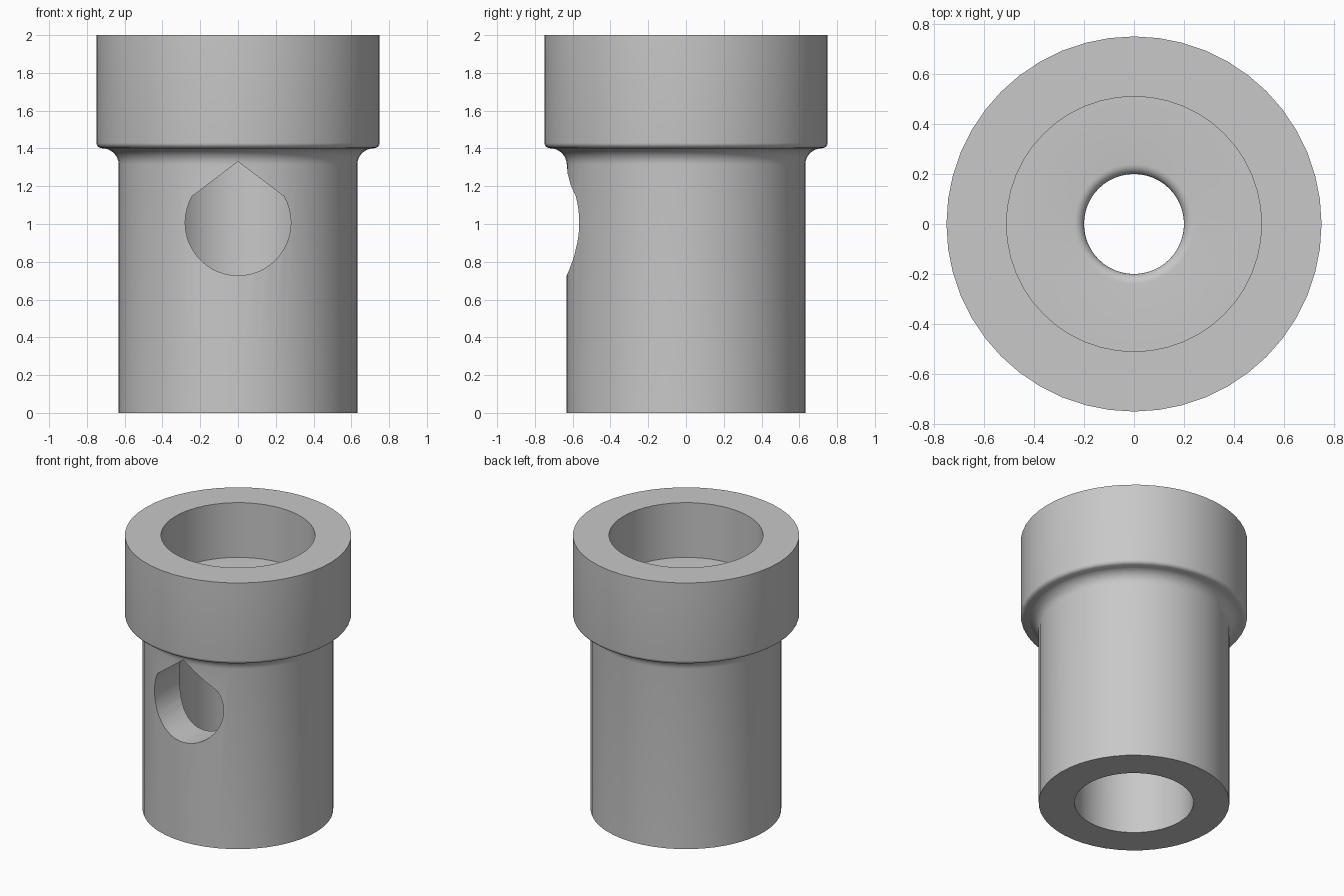
import bpy, bmesh
from math import cos, sin, pi, radians

SEGMENTS = 48

cube = bpy.data.objects.get("Cube")
if cube:
    bpy.data.objects.remove(cube, do_unlink=True)

grey = bpy.data.materials.new("plain grey")
grey.use_nodes = True
colour = (0.58, 0.58, 0.58, 1)
grey.diffuse_color = colour
grey.node_tree.nodes["Principled BSDF"].inputs["Base Color"].default_value = colour


def arc(cx, cz, r, start, end, steps=8):
    """Points on an arc, angles in degrees."""
    angles = [radians(start + (end - start) * i / steps) for i in range(steps + 1)]
    return [(cx + r * cos(a), cz + r * sin(a)) for a in angles]


def make_object(name, bm):
    bmesh.ops.recalc_face_normals(bm, faces=bm.faces)
    mesh = bpy.data.meshes.new(name)
    bm.to_mesh(mesh)
    bm.free()
    mesh.materials.append(grey)
    obj = bpy.data.objects.new(name, mesh)
    bpy.context.collection.objects.link(obj)
    return obj


def lathe(name, profile):
    """Spin a closed radius/height profile around z."""
    bm = bmesh.new()
    rings = [[bm.verts.new((r * cos(2 * pi * i / SEGMENTS), r * sin(2 * pi * i / SEGMENTS), z))
              for i in range(SEGMENTS)] for r, z in profile]
    for a, b in zip(rings, rings[1:] + rings[:1]):
        for i in range(SEGMENTS):
            j = (i + 1) % SEGMENTS
            bm.faces.new((a[i], a[j], b[j], b[i]))
    return make_object(name, bm)


# Collared sleeve: outside, filleted shoulder, collar, socket, throat, lower bore
profile = [(0.394, 0), (0.632, 0)]
profile += arc(0.717, 1.315, 0.085, 180, 90)
profile += arc(0.722, 1.43, 0.028, -90, 0, 6)
profile += [(0.75, 2), (0.51, 2), (0.51, 1.6)]
profile += arc(0.24, 1.56, 0.04, 90, 180, 6)
profile += [(0.2, 1.4), (0.394, 1.4)]
sleeve = lathe("collared_sleeve", profile)

# Teardrop side hole through the front wall
radius, height = 0.28, 1.007
outline = arc(0, height, radius, 150, 390, 32) + [(0, height + radius / cos(radians(30)))]
bm = bmesh.new()
face = bm.faces.new([bm.verts.new((x, -1, z)) for x, z in outline])
extruded = bmesh.ops.extrude_face_region(bm, geom=[face])["geom"]
bmesh.ops.translate(bm, vec=(0, 1, 0),
                    verts=[v for v in extruded if isinstance(v, bmesh.types.BMVert)])
cutter = make_object("side_hole_cutter", bm)
cutter.hide_render = True

cut = sleeve.modifiers.new("side_hole", 'BOOLEAN')
cut.operation = 'DIFFERENCE'
cut.solver = 'EXACT'
cut.object = cutter

bpy.ops.object.select_all(action='DESELECT')
sleeve.select_set(True)
bpy.context.view_layer.objects.active = sleeve
bpy.ops.object.modifier_apply(modifier=cut.name)
bpy.data.objects.remove(cutter, do_unlink=True)

# Smooth rounds, crisp rims
bpy.ops.object.shade_smooth_by_angle(angle=radians(30))
